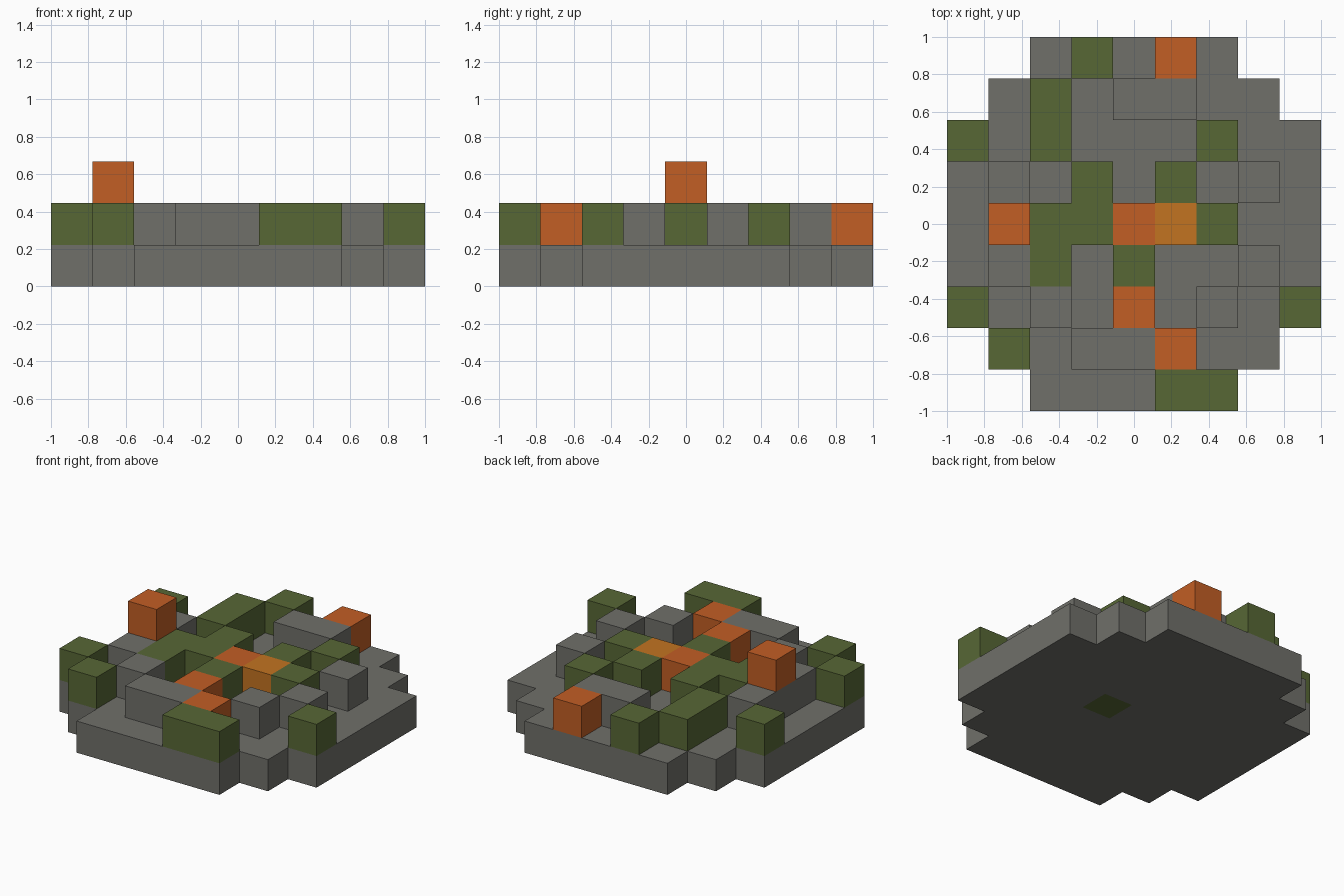
import bpy
import bmesh
from mathutils import Vector

cube = bpy.data.objects.get("Cube")
if cube:
    bpy.data.objects.remove(cube, do_unlink=True)

CELL = 2 / 9

# Block plans per layer, back row first: s stone, m moss, r rust, a amber
BASE = [
    "..sssss..",
    ".sssssss.",
    "sssssssss",
    "sssssssss",
    "sssssmsss",
    "sssssssss",
    "sssssssss",
    ".sssssss.",
    "..sssss..",
]
BLOCKS = [
    "...m.r...",
    "..m.ss...",
    "m.m...m..",
    ".s.m.m.s.",
    ".smmram..",
    ".sm.m..s.",
    "m.s.r.s.m",
    ".m.ssr...",
    ".....mm..",
]
TOP = ["", "", "", "", ".r"]

COLOURS = {
    "s": ("stone_grey", (0.160, 0.160, 0.144)),
    "m": ("moss_green", (0.096, 0.136, 0.036)),
    "r": ("rust_orange", (0.540, 0.112, 0.018)),
    "a": ("amber", (0.545, 0.172, 0.015)),
}


def make_material(name, rgb):
    mat = bpy.data.materials.new(name)
    mat.use_nodes = True
    colour = (*rgb, 1)
    mat.diffuse_color = colour
    bsdf = next(n for n in mat.node_tree.nodes if n.type == "BSDF_PRINCIPLED")
    bsdf.inputs["Base Color"].default_value = colour
    return mat


# Every filled cell and its kind
cells = {}
for layer, plan in enumerate((BASE, BLOCKS, TOP)):
    for row, line in enumerate(plan):
        for col, kind in enumerate(line):
            if kind != ".":
                cells[col, 8 - row, layer] = kind


def add_side(bm, cell, axis, sign):
    """One square side of a cell, facing outwards."""
    normal, u, v = Vector(), Vector(), Vector()
    normal[axis] = sign * 0.5
    u[(axis + 1) % 3] = 0.5
    v[(axis + 2) % 3] = 0.5 * sign
    centre = Vector(cell) + Vector((-4, -4, 0.5)) + normal
    corners = (-u - v, u - v, u + v, v - u)
    bm.faces.new([bm.verts.new((centre + c) * CELL) for c in corners])


def build_part(name, kind, layers, mat):
    """Outer shell of all cells of one kind in the given layers."""
    bm = bmesh.new()
    for cell, cell_kind in cells.items():
        if cell_kind != kind or cell[2] not in layers:
            continue
        for axis in range(3):
            for sign in (-1, 1):
                neighbour = list(cell)
                neighbour[axis] += sign
                if tuple(neighbour) not in cells:
                    add_side(bm, cell, axis, sign)
    bmesh.ops.remove_doubles(bm, verts=bm.verts, dist=0.001)
    bmesh.ops.dissolve_limit(bm, angle_limit=0.01, verts=bm.verts, edges=bm.edges)
    mesh = bpy.data.meshes.new(name)
    bm.to_mesh(mesh)
    bm.free()
    mesh.materials.append(mat)
    obj = bpy.data.objects.new(name, mesh)
    bpy.context.collection.objects.link(obj)


materials = {k: make_material(*c) for k, c in COLOURS.items()}

# Stepped round base, raised blocks, and the tall rust block
build_part("stone_base", "s", (0,), materials["s"])
build_part("moss_base_core", "m", (0,), materials["m"])
build_part("stone_blocks", "s", (1,), materials["s"])
build_part("moss_blocks", "m", (1,), materials["m"])
build_part("rust_blocks", "r", (1,), materials["r"])
build_part("amber_block", "a", (1,), materials["a"])
build_part("tall_rust_block", "r", (2,), materials["r"])
